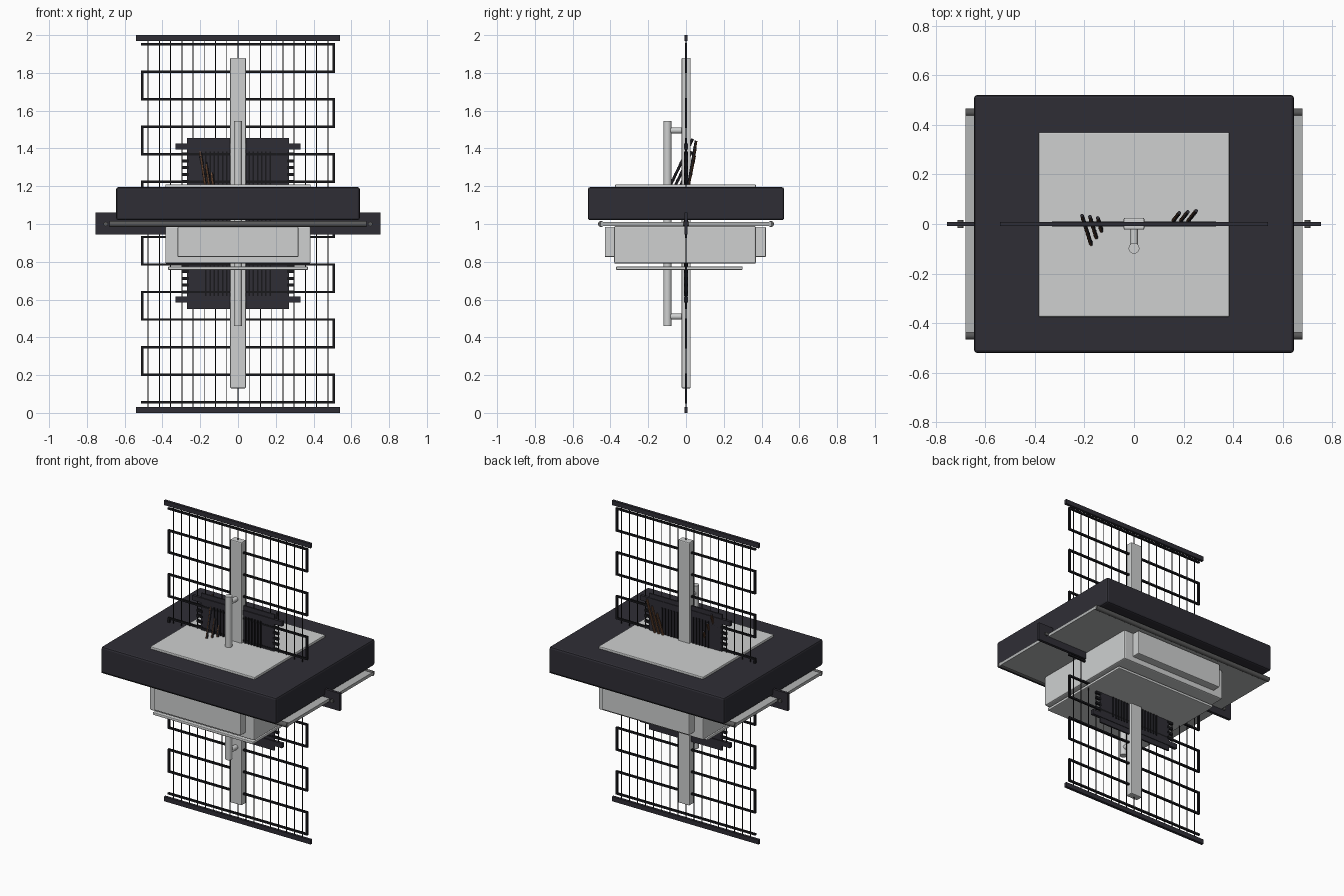
import bpy, bmesh, math
from mathutils import Vector

old = bpy.data.objects.get("Cube")
if old:
    bpy.data.objects.remove(old, do_unlink=True)


def material(name, r, g, b):
    m = bpy.data.materials.new(name)
    m.use_nodes = True
    m.diffuse_color = (r, g, b, 1)
    m.node_tree.nodes["Principled BSDF"].inputs["Base Color"].default_value = (r, g, b, 1)
    return m


DARK = material("dark slate", 0.028, 0.027, 0.036)
BLACK = material("black wire", 0.009, 0.009, 0.011)
LIGHT = material("light metal", 0.62, 0.63, 0.63)
GREY = material("shelf grey", 0.45, 0.46, 0.46)
STEEL = material("dark steel", 0.1, 0.1, 0.1)
BROWN = material("brown wood", 0.22, 0.1, 0.05)


def finish(name, bm, mats, bevel=0, smooth=False):
    me = bpy.data.meshes.new(name)
    bm.to_mesh(me)
    bm.free()
    ob = bpy.data.objects.new(name, me)
    bpy.context.collection.objects.link(ob)
    for m in mats:
        me.materials.append(m)
    if bevel:
        mod = ob.modifiers.new("Bevel", "BEVEL")
        mod.width, mod.segments = bevel, 2
    if smooth:
        bpy.ops.object.select_all(action="DESELECT")
        ob.select_set(True)
        bpy.context.view_layer.objects.active = ob
        bpy.ops.object.shade_smooth_by_angle()
    return ob


def add_box(bm, x0, x1, y0, y1, z0, z1):
    verts = bmesh.ops.create_cube(bm, size=1)["verts"]
    bmesh.ops.scale(bm, vec=(x1 - x0, y1 - y0, z1 - z0), verts=verts)
    bmesh.ops.translate(bm, vec=((x0 + x1) / 2, (y0 + y1) / 2, (z0 + z1) / 2), verts=verts)


def boxes(name, mat, items, bevel=0):
    bm = bmesh.new()
    for item in items:
        add_box(bm, *item)
    return finish(name, bm, [mat], bevel)


def add_rod(bm, a, b, r, sides=16):
    a, b = Vector(a), Vector(b)
    d = b - a
    verts = bmesh.ops.create_cone(bm, cap_ends=True, segments=sides, radius1=r,
                                  radius2=r, depth=d.length)["verts"]
    turn = d.to_track_quat("Z", "Y").to_matrix()
    bmesh.ops.rotate(bm, cent=(0, 0, 0), matrix=turn, verts=verts)
    bmesh.ops.translate(bm, vec=(a + b) / 2, verts=verts)


def rods(name, mat, items, sides=16):
    bm = bmesh.new()
    for a, b, r in items:
        add_rod(bm, a, b, r, sides)
    return finish(name, bm, [mat], smooth=True)


# Main slab and the plate on top
boxes("main_slab", DARK, [(-.645, .645, -.52, .52, 1.02, 1.195)], 0.012)
boxes("top_plate", LIGHT, [(-.385, .385, -.375, .37, 1.19, 1.21)], 0.005)

# Shelf under the slab with its edge rails
boxes("lower_shelf", GREY, [(-.68, .68, -.45, .45, .99, 1.01)])
rods("shelf_rails", STEEL, [((-.68, y, 1), (.68, y, 1), .016) for y in (-.45, .45)])

# Lower housing, raised panels and bottom tray
boxes("lower_housing", LIGHT, [(-.385, .385, -.38, .37, .79, .99)], 0.008)
boxes("housing_panels", LIGHT, [(-.32, .32, -.43, -.37, .825, .985),
                                (-.32, .32, .36, .423, .825, .985)], 0.006)
boxes("bottom_tray", LIGHT, [(-.37, .37, -.37, .30, .757, .775)], 0.005)

# Central post and the handle tube on its brackets
boxes("central_post", LIGHT, [(-.042, .042, -.023, .025, .13, 1.88)], 0.006)
rods("handle_tube", LIGHT, [((0, -.098, .46), (0, -.098, 1.545), .022)])
rods("handle_brackets", LIGHT, [((0, -.098, z), (0, 0, z), .016) for z in (.51, 1.495)])

# End bars of the tall screen
boxes("screen_end_bars", DARK, [(-.54, .54, -.009, .009, z, z + .03) for z in (0, 1.97)])

# Serpentine wire: rows joined at alternating sides
top, step, half, count = 1.952, 0.1458, 0.507, 14
serpent = []
for i in range(count):
    z = top - i * step
    serpent.append((-half - .006, half + .006, -.006, .006, z - .006, z + .006))
    if i < count - 1:
        x = half if i % 2 == 0 else -half
        serpent.append((x - .006, x + .006, -.006, .006, z - step, z))
boxes("serpentine_wire", BLACK, serpent)

# Thin vertical wires
rods("vertical_wires", BLACK, [((x * .0595, 0, .02), (x * .0595, 0, 1.98), .0028)
                               for x in range(-8, 9)], 6)

# Thin central panel, its cross bars, edge teeth and slats
boxes("central_panel", DARK, [(-.27, .27, -.004, .006, .55, 1.455)])
boxes("panel_cross_bars", DARK, [(-.33, .33, -.01, .01, z - .016, z + .016)
                                 for z in (.6, 1.41)])
teeth = []
for s in (-1, 1):
    x0, x1 = sorted((s * .26, s * .30))
    for i in range(5):
        for z in (1.37 - i * .036, .64 + i * .036):
            teeth.append((x0, x1, -.007, .007, z - .008, z + .008))
boxes("panel_teeth", BLACK, teeth)
boxes("panel_slats", BLACK, [(s * (.06 + i * .022) - .004, s * (.06 + i * .022) + .004,
                              -.01, .011, .62, 1.385)
                             for s in (-1, 1) for i in range(6)])

# Wide cross beam with end knobs
boxes("cross_beam", DARK, [(-.755, .755, -.009, .009, .945, 1.062)])
rods("beam_knobs", STEEL, [((s * .70, -.017, 1), (s * .70, .017, 1), .012) for s in (-1, 1)])


# Leaning sticks with dark rings
def stick(name, a, b):
    a, b = Vector(a), Vector(b)
    bm = bmesh.new()
    add_rod(bm, a, b, .0075, 8)
    n = max(3, round((b - a).length / .035))
    d = (b - a) / n
    for i in range(1, n):
        start = len(bm.faces)
        add_rod(bm, a + d * i - d * .1, a + d * i + d * .1, .0085, 8)
        bm.faces.ensure_lookup_table()
        for f in bm.faces[start:]:
            f.material_index = 1
    finish(name, bm, [BROWN, DARK])


for i in range(3):
    stick(f"right_stick_{i + 1}", (-.172 + i * .021, -.085 + i * .027, 1.2),
          (-.21 + i * .032, .035 - i * .005, 1.45 - i * .066))
    stick(f"left_stick_{i + 1}", (.158 + i * .03, .012, 1.2),
          (.183 + i * .034, .045 + i * .004, 1.36 + i * .04))
